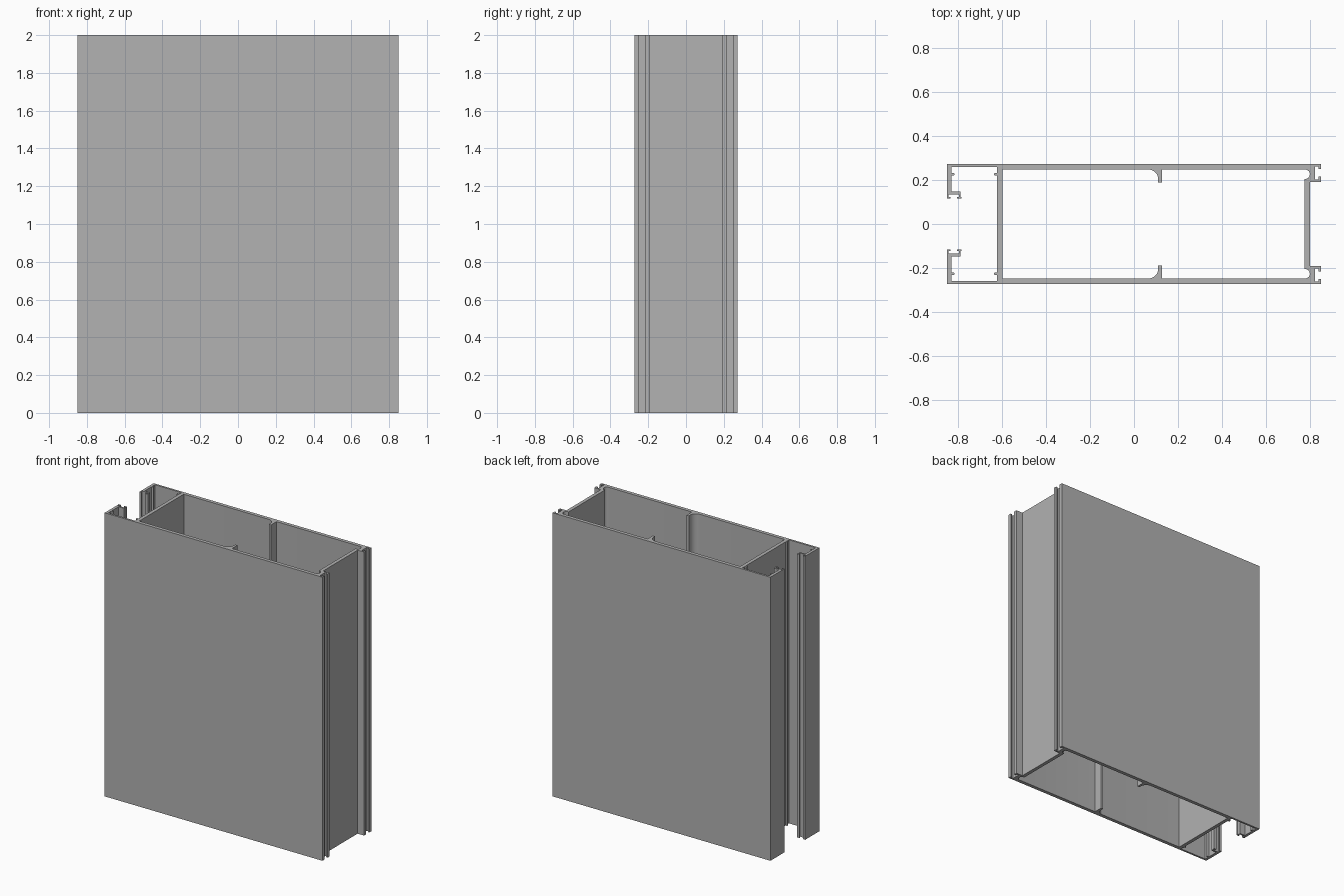
import bpy, bmesh
from math import cos, sin, radians

cube = bpy.data.objects.get("Cube")
if cube:
    bpy.data.objects.remove(cube, do_unlink=True)

HEIGHT = 2.0

metal = bpy.data.materials.new("grey_aluminium")
metal.use_nodes = True
grey = (0.445, 0.445, 0.445, 1)
metal.diffuse_color = grey
metal.node_tree.nodes["Principled BSDF"].inputs["Base Color"].default_value = grey


def arc(cx, cy, r, start, end, steps=10):
    angles = [radians(start + (end - start) * i / steps) for i in range(steps + 1)]
    return [(cx + r * cos(a), cy + r * sin(a)) for a in angles]


# Back half of the section, traced from the cross wall round to itself
T, IN = 0.273, 0.248        # outer face and inside of the hollow chamber
cross_wall = [(-0.597, 0), (-0.597, IN)]
stop_fin = arc(0.065, IN - 0.045, 0.045, 90, 0) + [(0.11, 0.188), (0.127, 0.188), (0.127, IN)]
screw_port = arc(0.777, IN - 0.022, 0.022, 90, -80)
end_wall = [(0.774, 0.205), (0.774, 0), (0.799, 0), (0.799, 0.192)]
gasket_groove = [(0.85, 0.192), (0.85, 0.215), (0.838, 0.215), (0.838, 0.203),
                 (0.823, 0.203), (0.823, 0.262), (0.838, 0.262), (0.838, 0.25), (0.85, 0.25)]
outer_face = [(0.85, T), (-0.85, T)]
brush_slot = [(-0.85, 0.115), (-0.833, 0.115), (-0.833, 0.122), (-0.842, 0.122),
              (-0.842, 0.135), (-0.795, 0.135), (-0.795, 0.122), (-0.804, 0.122),
              (-0.804, 0.115), (-0.784, 0.115), (-0.784, 0.122), (-0.788, 0.122),
              (-0.788, 0.147), (-0.83, 0.147)]
lip_nub = [(-0.83, 0.22)] + arc(-0.821, 0.226, 0.006, -90, 90, 6) + [(-0.83, 0.232)]
recess = [(-0.83, 0.259), (-0.622, 0.259)]
wall_nub = [(-0.622, 0.232)] + arc(-0.631, 0.226, 0.006, 90, 270, 6) + [(-0.622, 0.22)]
section = (cross_wall + stop_fin + screw_port + end_wall + gasket_groove + outer_face
           + brush_slot + lip_nub + recess + wall_nub + [(-0.622, 0)])

# Extrude the half section, leaving the walls open where the halves join
bm = bmesh.new()
base = bm.faces.new([bm.verts.new((x, y, 0)) for x, y in section])
copy = bmesh.ops.extrude_face_region(bm, geom=[base], use_keep_orig=True)
top = [v for v in copy["geom"] if isinstance(v, bmesh.types.BMVert)]
bmesh.ops.translate(bm, verts=top, vec=(0, 0, HEIGHT))
seam = [f for f in bm.faces if all(abs(v.co.y) < 1e-5 for v in f.verts)]
bmesh.ops.delete(bm, geom=seam, context="FACES_ONLY")
bmesh.ops.recalc_face_normals(bm, faces=bm.faces)
mesh = bpy.data.meshes.new("extruded_profile")
bm.to_mesh(mesh)
bm.free()
mesh.materials.append(metal)

profile = bpy.data.objects.new("extruded_profile", mesh)
bpy.context.collection.objects.link(profile)

# Mirror to the front half
mirror = profile.modifiers.new("front_half", "MIRROR")
mirror.use_axis = (False, True, False)
mirror.use_clip = True

bpy.ops.object.select_all(action="DESELECT")
profile.select_set(True)
bpy.context.view_layer.objects.active = profile
bpy.ops.object.shade_smooth_by_angle(angle=radians(30))
